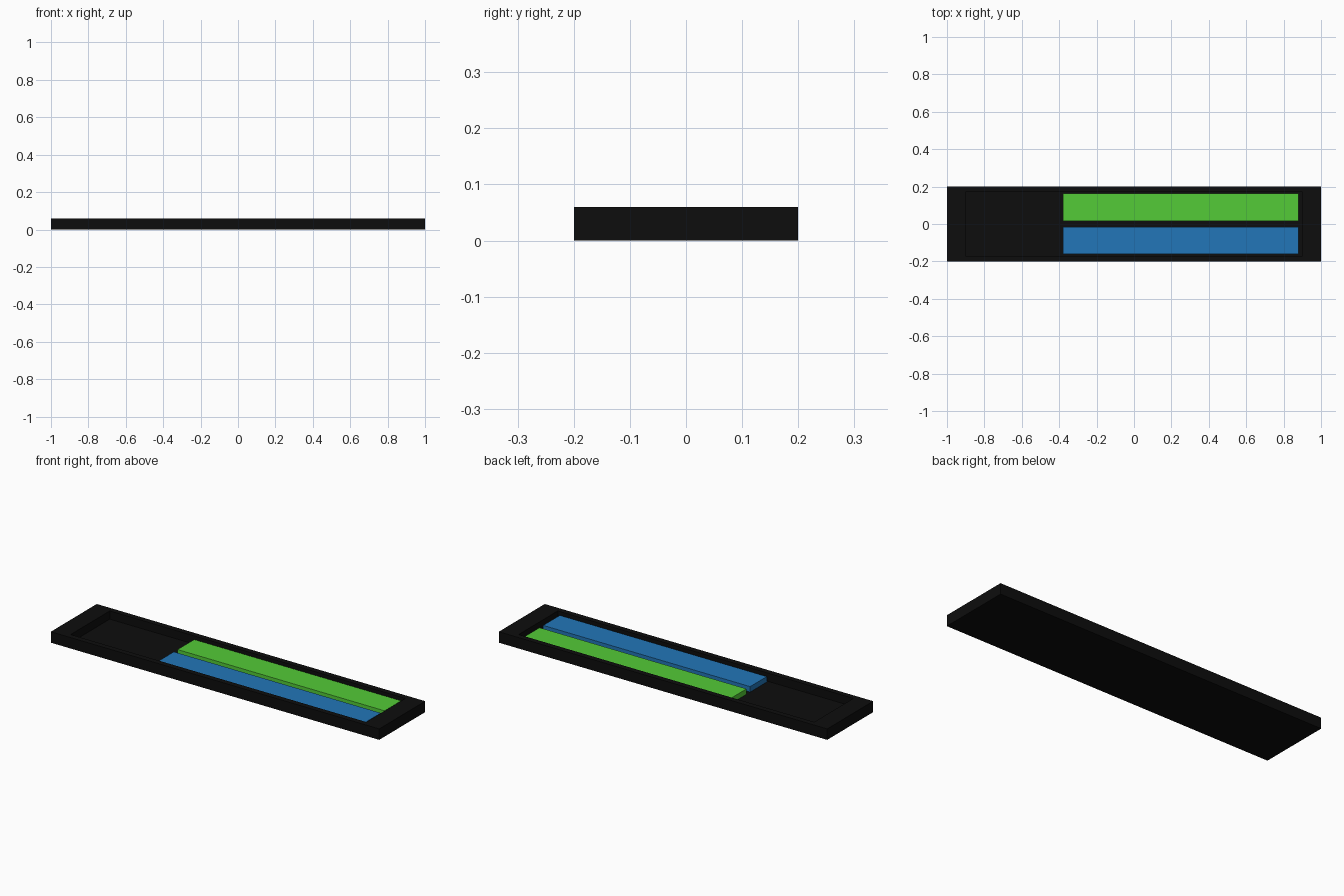
import bpy, bmesh

if "Cube" in bpy.data.objects:
    bpy.data.objects.remove(bpy.data.objects["Cube"])


def material(name, rgb):
    m = bpy.data.materials.new(name)
    m.diffuse_color = (*rgb, 1.0)
    m.use_nodes = True
    m.node_tree.nodes["Principled BSDF"].inputs["Base Color"].default_value = m.diffuse_color
    return m


def finish(name, bm, mat):
    bmesh.ops.recalc_face_normals(bm, faces=bm.faces)
    mesh = bpy.data.meshes.new(name)
    bm.to_mesh(mesh)
    bm.free()
    mesh.materials.append(mat)
    obj = bpy.data.objects.new(name, mesh)
    bpy.context.collection.objects.link(obj)
    return obj


def tray(name, levels, mat):
    """Loft nested rectangles (half x, half y, z) and cap both ends."""
    bm = bmesh.new()
    rings = [[bm.verts.new((sx * hx, sy * hy, z))
              for sx, sy in ((-1, -1), (1, -1), (1, 1), (-1, 1))]
             for hx, hy, z in levels]
    for a, b in zip(rings, rings[1:]):
        for i in range(4):
            j = (i + 1) % 4
            bm.faces.new((a[i], a[j], b[j], b[i]))
    bm.faces.new(rings[0])
    bm.faces.new(rings[-1])
    return finish(name, bm, mat)


def bar(name, lo, hi, mat):
    bm = bmesh.new()
    bmesh.ops.create_cube(bm, size=1)
    for v in bm.verts:
        v.co = [l if c < 0 else h for c, l, h in zip(v.co, lo, hi)]
    return finish(name, bm, mat)


black = material("black", (0.004, 0.004, 0.004))
green = material("green", (0.087, 0.597, 0.038))
blue = material("blue", (0.016, 0.181, 0.479))

# open tray: outer walls, rim, recess walls, recess floor
tray("tray", [(1.0, 0.2, 0.0), (1.0, 0.2, 0.06),
              (0.9, 0.17, 0.06), (0.9, 0.17, 0.015)], black)

# two coloured bars lying side by side in the recess
bar("green_bar", (-0.38, 0.017, 0.015), (0.88, 0.162, 0.045), green)
bar("blue_bar", (-0.38, -0.16, 0.015), (0.88, -0.015, 0.045), blue)
